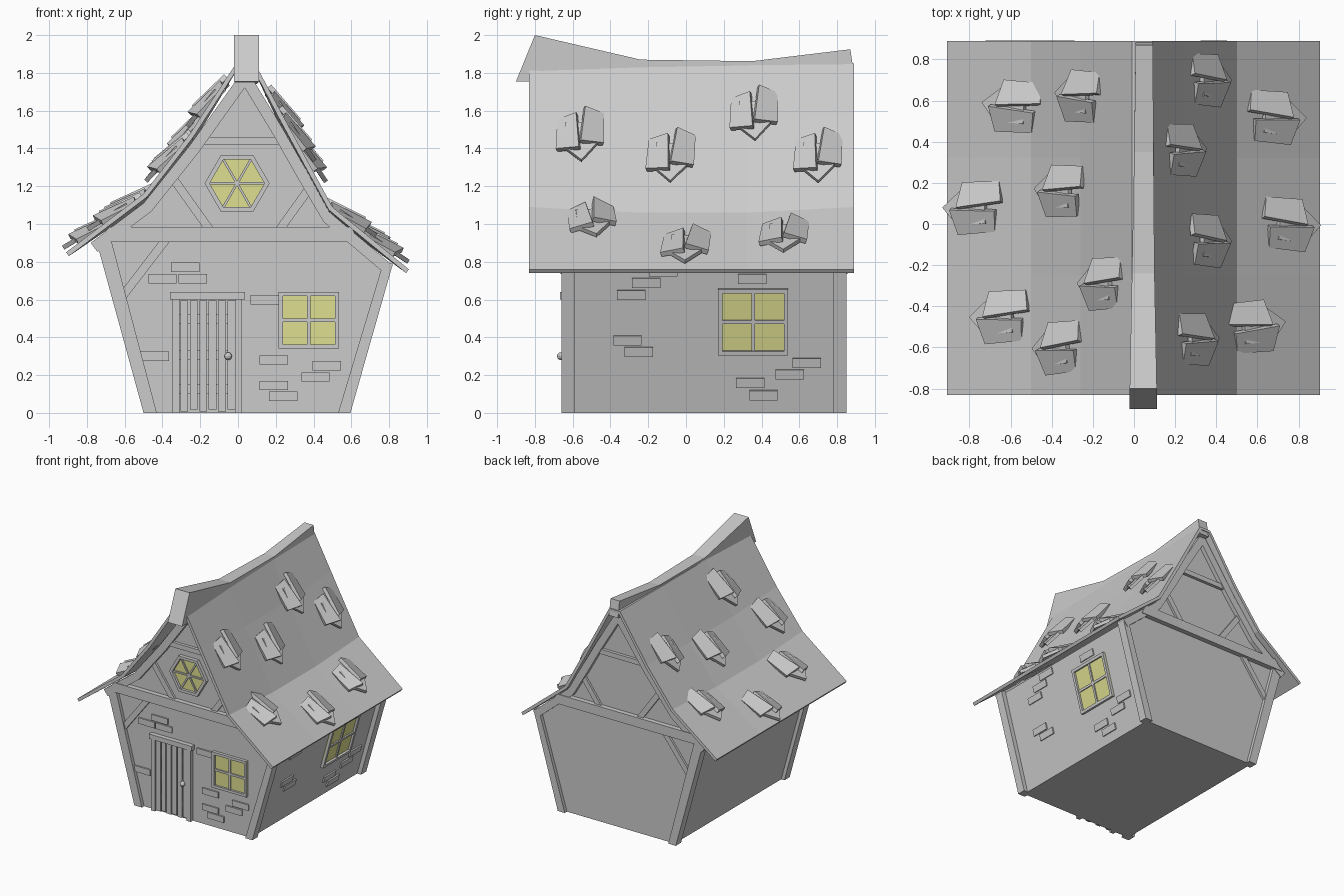
import bpy, bmesh, math, random
from mathutils import Matrix, Vector

if "Cube" in bpy.data.objects:
    bpy.data.objects.remove(bpy.data.objects["Cube"])

random.seed(4)


def material(name, rgb):
    m = bpy.data.materials.new(name)
    m.diffuse_color = (*rgb, 1)
    m.use_nodes = True
    m.node_tree.nodes["Principled BSDF"].inputs["Base Color"].default_value = m.diffuse_color
    return m


GREY = material("plain grey", (0.6, 0.6, 0.6))
YELLOW = material("window yellow", (0.74, 0.74, 0.28))


def finish(name, bm, mat=GREY, recalc=True):
    if recalc:
        bmesh.ops.recalc_face_normals(bm, faces=bm.faces[:])
    me = bpy.data.meshes.new(name)
    bm.to_mesh(me)
    bm.free()
    me.materials.append(mat)
    ob = bpy.data.objects.new(name, me)
    bpy.context.collection.objects.link(ob)
    return ob


def frame(o, u, v, n):
    m = Matrix((u, v, n)).transposed().to_4x4()
    m.translation = o
    return m


def loft(bm, rings):
    """Join equal rings of points into a capped solid."""
    vs = [[bm.verts.new(p) for p in r] for r in rings]
    k = len(vs[0])
    for a, b in zip(vs, vs[1:]):
        for i in range(k):
            bm.faces.new((a[i], a[(i + 1) % k], b[(i + 1) % k], b[i]))
    bm.faces.new(vs[0][::-1])
    bm.faces.new(vs[-1])


def slab(name, polys, f, d0, d1, mat=GREY):
    """Extrude flat outlines, drawn in frame f, from depth d0 to d1."""
    bm = bmesh.new()
    for poly in polys:
        loft(bm, [[f @ Vector((x, y, d)) for x, y in poly] for d in (d0, d1)])
    return finish(name, bm, mat)


def rect(x0, x1, y0, y1):
    return [(x0, y0), (x1, y0), (x1, y1), (x0, y1)]


def bar(a, b, w):
    a, b = Vector(a), Vector(b)
    t = (b - a).normalized() * w / 2
    s = Vector((-t.y, t.x))
    return [tuple(p) for p in (a - s, b - s, b + s, a + s)]


def inset(line, d):
    """Shift an open line sideways (to its right) by d, with mitred corners."""
    pts = [Vector(p) for p in line]
    out = []
    for i, p in enumerate(pts):
        a = (p - pts[i - 1]).normalized() if i else None
        b = (pts[i + 1] - p).normalized() if i < len(pts) - 1 else a
        a = a or b
        na, nb = Vector((a.y, -a.x)), Vector((b.y, -b.x))
        m = (na + nb).normalized()
        out.append(tuple(p + m * d / m.dot(na)))
    return out


FRONT = frame((0, -0.63, 0), (1, 0, 0), (0, 0, 1), (0, -1, 0))
BACK = frame((0, 0.82, 0), (1, 0, 0), (0, 0, 1), (0, 1, 0))
SIDE = frame((0.56, 0, 0), (0, 1, 0), (0.275, 0, 1), (0.964, 0, -0.265))

# Outlines of roof top and of the gable just under it
ROOF = [(-0.91, 0.85), (-0.5, 1.16), (-0.26, 1.47), (-0.01, 1.85), (0.09, 1.85),
        (0.24, 1.57), (0.37, 1.33), (0.5, 1.09), (0.905, 0.76)]
GABLE = [(-0.78, 0.90), (-0.5, 1.11), (-0.26, 1.41), (0.04, 1.83),
         (0.24, 1.50), (0.37, 1.27), (0.5, 1.05), (0.82, 0.78)]

# House body
walls = [(0.56, 0), (-0.47, 0), (-0.72, 0.91)] + inset(GABLE, 0.03)[1:-1] + [(0.78, 0.79)]
slab("house_walls", [walls], FRONT, 0, -1.45)

# Timber framing on both gables
for side, f in (("front", FRONT), ("back", BACK)):
    slab(side + "_corner_posts",
         [[(-0.50, 0), (-0.43, 0), (-0.67, 0.91), (-0.75, 0.91)],
          [(0.53, 0), (0.595, 0), (0.82, 0.79), (0.77, 0.80)]], f, -0.04, 0.03)
    slab(side + "_gable_trim", [GABLE + inset(GABLE, 0.06)[::-1]], f, -0.02, 0.035)
    slab(side + "_tie_beam", [[(-0.75, 0.905), (0.64, 0.905), (0.6, 0.985), (-0.68, 0.985)]],
         f, -0.02, 0.04)
    slab(side + "_collar_beam", [rect(-0.21, 0.27, 1.42, 1.46)], f, -0.02, 0.025)
    slab(side + "_braces",
         [bar((-0.35, 1.25), (-0.15, 0.97), 0.045), bar((0.40, 1.22), (0.22, 0.97), 0.045),
          bar((-0.61, 0.62), (-0.38, 0.92), 0.045)], f, -0.02, 0.018)

# Roof sheet, sagging a little between the ends
bm = bmesh.new()
grid = [[bm.verts.new((x, y, z - (sag if i not in (0, 3, 4, 8) else 0)))
         for i, (x, z) in enumerate(ROOF)]
        for y, sag in ((-0.83, 0), (-0.25, 0.03), (0.32, 0.03), (0.89, 0))]
for a, b in zip(grid, grid[1:]):
    for i in range(len(ROOF) - 1):
        bm.faces.new((a[i], a[i + 1], b[i + 1], b[i]))
roof = finish("roof", bm, recalc=False)
mod = roof.modifiers.new("thickness", 'SOLIDIFY')
mod.thickness, mod.offset = 0.025, -1

# Bent ridge beam
bm = bmesh.new()
loft(bm, [[(x - w, yb, zb), (x + w, yb, zb), (x + w, yt, zt), (x - w, yt, zt)]
          for x, w, yt, zt, yb, zb in (
              (0.045, 0.066, -0.80, 2.0, -0.90, 1.755),
              (0.045, 0.055, -0.24, 1.87, -0.24, 1.74),
              (0.048, 0.047, 0.35, 1.862, 0.35, 1.74),
              (0.05, 0.042, 0.87, 1.925, 0.89, 1.79))])
finish("ridge_beam", bm)


# Clusters of lifted shingles
def shingles(x, y, k):
    (xa, za), (xb, zb) = next(s for s in zip(ROOF, ROOF[1:]) if s[0][0] <= x <= s[1][0])
    z = za + (zb - za) * (x - xa) / (xb - xa) - 0.015
    up = Vector((xb - xa, 0, zb - za)).normalized()
    if up.z < 0:
        up = -up
    n = Vector((abs(up.z) * (1 if x > 0.04 else -1), 0, abs(up.x)))
    f = frame((x, y, z), (0, 1, 0), up, n)
    f = f @ Matrix.Rotation(random.uniform(-0.1, 0.1), 4, 'Z')
    pitch = Matrix.Rotation(math.radians(-11), 4, 'X')
    for s, shift in ((-1, -0.01), (1, 0.03)):
        g = f @ Matrix.Translation((0, shift, 0.045)) @ pitch @ Matrix.Rotation(s * 0.35, 4, 'Y')
        slab("shingle_%d_%s" % (k, "left" if s < 0 else "right"),
             [[(0, -0.12), (s * 0.13, -0.10), (s * 0.125, 0.10), (s * 0.02, 0.12)]], g, -0.012, 0.016)
    slab("shingle_%d_tip" % k,
         [[(-0.08, 0.05), (-0.08, -0.11), (0.01, -0.19), (0.09, -0.08), (0.08, 0.05)]],
         f @ Matrix.Translation((0, 0, 0.022)) @ Matrix.Rotation(-0.1, 4, 'X'), -0.012, 0.012)


for k, (x, y) in enumerate((
        (0.34, 0.70), (0.66, 0.52), (0.22, 0.36), (0.34, -0.08), (0.73, 0.0), (0.28, -0.56),
        (0.56, -0.5), (-0.56, 0.57), (-0.24, 0.62), (-0.75, 0.08), (-0.33, 0.16),
        (-0.13, -0.29), (-0.62, -0.45), (-0.34, -0.6))):
    shingles(x, y, k + 1)


# Four-pane windows
def window(name, f, x, z, w, h):
    t = 0.022
    slab(name + "_glass", [rect(x - w, x + w, z - h, z + h)], f, 0, 0.008, YELLOW)
    slab(name + "_frame", [rect(x - w, x + w, z + h - t, z + h), rect(x - w, x + w, z - h, z - h + t),
                           rect(x - w, x - w + t, z - h + t, z + h - t),
                           rect(x + w - t, x + w, z - h + t, z + h - t)], f, -0.01, 0.025)
    slab(name + "_cross", [rect(x - 0.009, x + 0.009, z - h + t, z + h - t),
                           rect(x - w + t, x + w - t, z - 0.009, z + 0.009)], f, -0.01, 0.018)


window("front_window", FRONT, 0.375, 0.49, 0.16, 0.15)
window("side_window", SIDE, 0.355, 0.485, 0.185, 0.175)


# Six-sided gable window
def hexagon(r):
    return [(-0.005 + r * math.cos(i * math.pi / 3), 1.215 + r * math.sin(i * math.pi / 3))
            for i in range(6)]


big, small = hexagon(0.172), hexagon(0.145)
slab("gable_window_glass", [hexagon(0.15)], FRONT, 0, 0.008, YELLOW)
slab("gable_window_frame", [[big[i - 1], big[i], small[i], small[i - 1]] for i in range(6)],
     FRONT, -0.01, 0.03)
slab("gable_window_spokes", [bar(small[i], small[i + 3], 0.013) for i in range(3)],
     FRONT, -0.01, 0.018)

# Door with planks, rails, surround and knob
step = 0.30 / 6
slab("door_planks", [rect(-0.31 + i * step + 0.005, -0.31 + (i + 1) * step - 0.004,
                          0.008 + 0.01 * (i % 2), 0.595) for i in range(6)], FRONT, -0.01, 0.022)
slab("door_rails", [rect(-0.31, -0.01, z, z + 0.05) for z in (0.1, 0.28, 0.47)], FRONT, -0.01, 0.012)
slab("door_surround", [rect(-0.347, -0.31, 0, 0.60), rect(-0.015, 0.022, 0, 0.60)],
     FRONT, -0.01, 0.03)
slab("door_lintel", [rect(-0.36, 0.037, 0.60, 0.64)], FRONT, -0.01, 0.038)
bm = bmesh.new()
bmesh.ops.create_uvsphere(bm, u_segments=10, v_segments=6, radius=0.021,
                          matrix=Matrix.Translation((-0.052, -0.662, 0.30)))
finish("door_knob", bm)


# Raised bricks
def bricks(name, f, spots):
    slab(name, [rect(x - 0.075, x + 0.075, z - 0.025, z + 0.025) for x, z in spots], f, -0.01, 0.012)


bricks("front_bricks", FRONT, [(-0.28, 0.77), (-0.40, 0.71), (-0.24, 0.71), (0.19, 0.28), (0.19, 0.145),
                               (0.24, 0.088), (0.47, 0.25), (0.41, 0.19), (0.14, 0.60), (-0.44, 0.30)])
bricks("side_bricks", SIDE, [(-0.21, 0.69), (-0.29, 0.625), (-0.31, 0.385), (-0.25, 0.325), (0.64, 0.265),
                             (0.55, 0.205), (0.34, 0.16), (0.41, 0.095), (0.35, 0.71), (-0.12, 0.75)])
